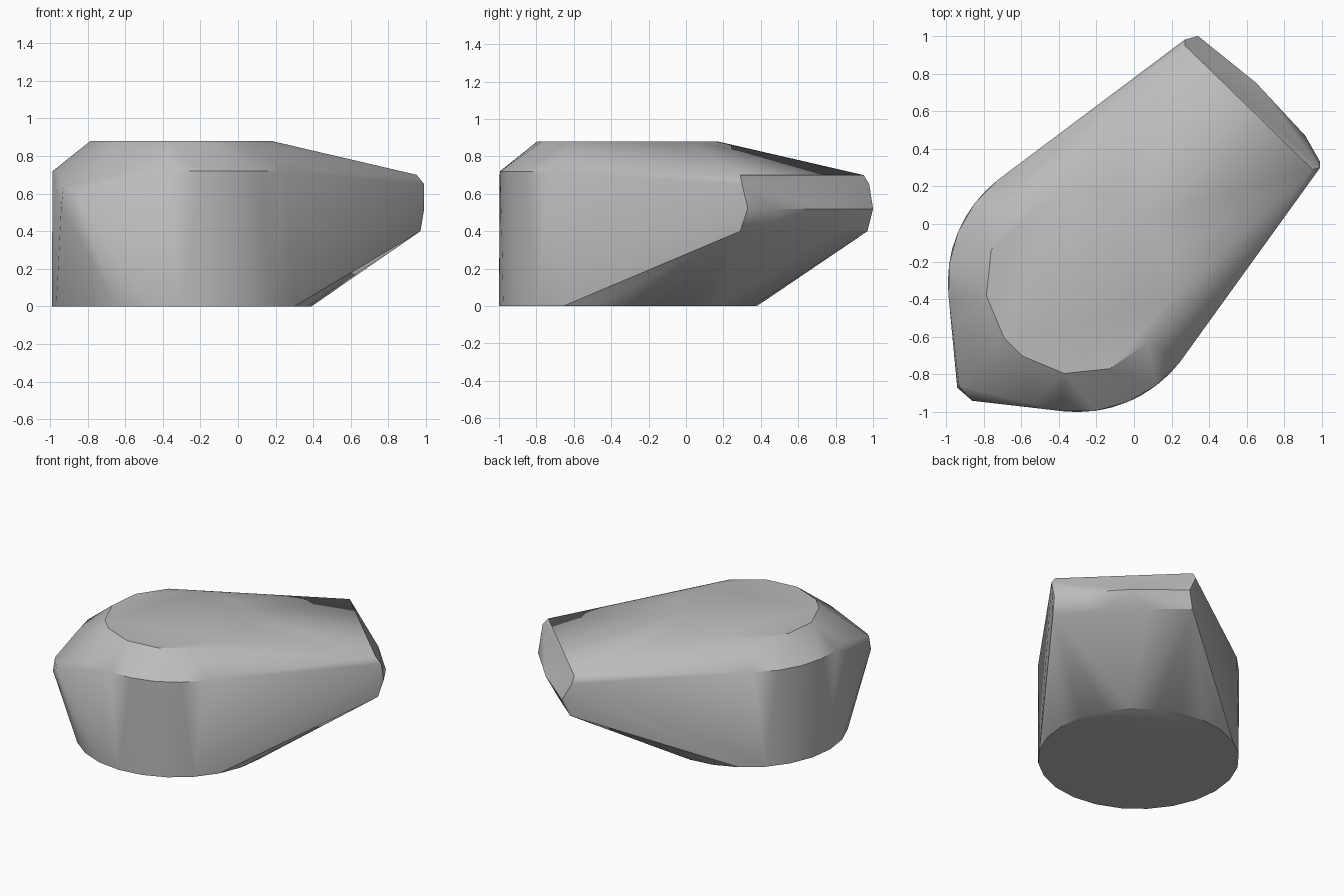
import bpy, bmesh
from math import sin, cos, radians

cube = bpy.data.objects.get("Cube")
if cube:
    bpy.data.objects.remove(cube)

CENTRE_X, CENTRE_Y = -0.30, -0.31


def arc(radius, z, start, stop, count):
    """Points on an arc round the turning axis, angles in degrees."""
    step = (stop - start) / (count - 1)
    return [(CENTRE_X + radius * cos(radians(start + i * step)),
             CENTRE_Y + radius * sin(radians(start + i * step)), z)
            for i in range(count)]


# round foot and chamfered roof
points = arc(0.69, 0, 0, 345, 24)
points += arc(0.49, 0.88, -127, 217, 13)

# shoulder: one arc on each side of the diagonal axis
points += arc(0.69, 0.72, -111, -38, 6)
points += arc(0.69, 0.72, 128, 201, 6)

# blunt rear corner
points += [(-0.94, -0.87, 0.53), (-0.86, -0.94, 0.60), (-0.93, -0.86, 0.63)]

# bulged nose: upper edge, side corners, middle and lower edge
points += [(0.27, 0.95, 0.70), (0.95, 0.29, 0.70)]
points += [(0.27, 0.98, 0.65), (0.99, 0.30, 0.65)]
points += [(0.34, 1.0, 0.52), (0.65, 0.75, 0.52), (0.91, 0.47, 0.52), (0.99, 0.33, 0.52)]
points += [(0.29, 0.97, 0.40), (0.52, 0.78, 0.40), (0.76, 0.54, 0.40), (0.97, 0.29, 0.40)]

# wrap a shell round the sections
bm = bmesh.new()
for p in points:
    bm.verts.new(p)
result = bmesh.ops.convex_hull(bm, input=bm.verts)
unused = {g for g in result["geom_interior"] + result["geom_unused"]
          if isinstance(g, bmesh.types.BMVert)}
bmesh.ops.delete(bm, geom=list(unused), context="VERTS")
bmesh.ops.dissolve_limit(bm, angle_limit=radians(1), verts=bm.verts, edges=bm.edges)
bmesh.ops.recalc_face_normals(bm, faces=bm.faces)

mesh = bpy.data.meshes.new("turret_shell")
bm.to_mesh(mesh)
bm.free()
shell = bpy.data.objects.new("turret_shell", mesh)
bpy.context.collection.objects.link(shell)

# plain grey
grey = bpy.data.materials.new("grey")
grey.use_nodes = True
colour = (0.5, 0.5, 0.5, 1)
grey.diffuse_color = colour
grey.node_tree.nodes["Principled BSDF"].inputs["Base Color"].default_value = colour
mesh.materials.append(grey)

bpy.ops.object.select_all(action="DESELECT")
shell.select_set(True)
bpy.context.view_layer.objects.active = shell
bpy.ops.object.shade_smooth_by_angle(angle=radians(30))
